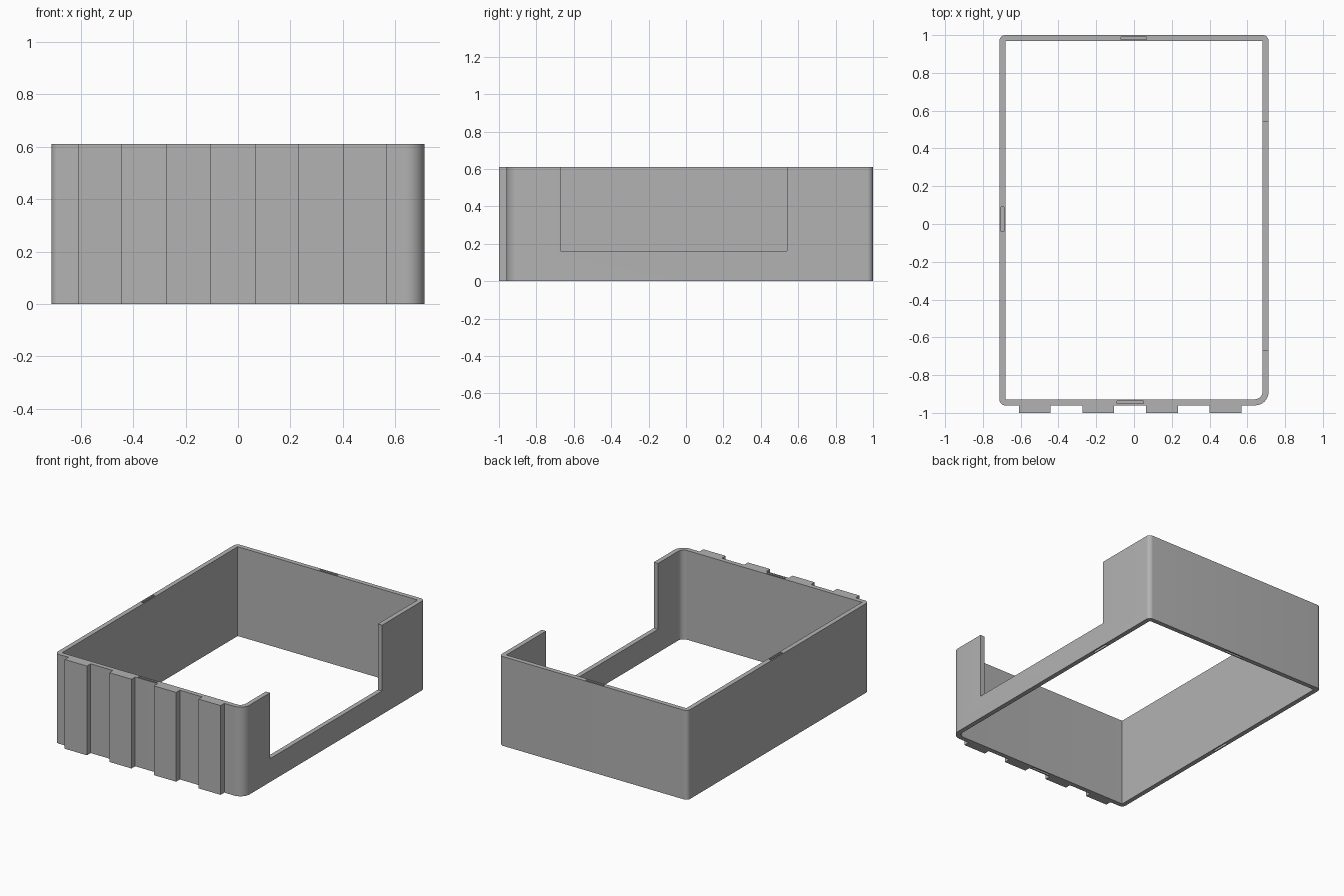
import bpy, bmesh, math

if "Cube" in bpy.data.objects:
    bpy.data.objects.remove(bpy.data.objects["Cube"], do_unlink=True)

W, FRONT, BACK, H, T = 0.712, -0.96, 1.0, 0.61, 0.032

grey = bpy.data.materials.new("plain grey")
grey.use_nodes = True
grey.diffuse_color = (0.45, 0.45, 0.45, 1)
grey.node_tree.nodes["Principled BSDF"].inputs["Base Color"].default_value = (0.45, 0.45, 0.45, 1)


def outline(x0, x1, y0, y1, radii=(0, 0, 0, 0), steps=10):
    """Rectangle with a radius per corner, anticlockwise from front right (+x, -y)."""
    corners = [(x1, y0, -1, 1), (x1, y1, -1, -1), (x0, y1, 1, -1), (x0, y0, 1, 1)]
    points = []
    for i, ((x, y, sx, sy), r) in enumerate(zip(corners, radii)):
        if r == 0:
            points.append((x, y))
            continue
        for k in range(steps + 1):
            a = math.pi / 2 * (i - 1 + k / steps)
            points.append((x + sx * r + r * math.cos(a), y + sy * r + r * math.sin(a)))
    return points


def prism(name, points, z0, z1):
    bm = bmesh.new()
    base = bm.faces.new([bm.verts.new((x, y, z0)) for x, y in points])
    top = bmesh.ops.extrude_face_region(bm, geom=[base])["geom"]
    bmesh.ops.translate(bm, vec=(0, 0, z1 - z0),
                        verts=[v for v in top if isinstance(v, bmesh.types.BMVert)])
    bmesh.ops.recalc_face_normals(bm, faces=bm.faces)
    mesh = bpy.data.meshes.new(name)
    bm.to_mesh(mesh)
    bm.free()
    mesh.materials.append(grey)
    ob = bpy.data.objects.new(name, mesh)
    bpy.context.collection.objects.link(ob)
    return ob


def cut(target, points, z0, z1):
    cutter = prism("cutter", points, z0, z1)
    cutter.hide_render = True
    mod = target.modifiers.new("cut", "BOOLEAN")
    mod.operation, mod.solver, mod.object = "DIFFERENCE", "EXACT", cutter
    bpy.context.view_layer.objects.active = target
    bpy.ops.object.modifier_apply(modifier=mod.name)
    bpy.data.objects.remove(cutter, do_unlink=True)


# Open frame with one larger rounded corner
frame = prism("frame_wall", outline(-W, W, FRONT, BACK, (0.07, 0.03, 0.03, 0.03)), 0, H)
cut(frame, outline(-W + T, W - T, FRONT + T, BACK - T, (0.04, 0, 0, 0)), -0.1, H + 0.1)

# Wide opening in the side wall
cut(frame, outline(W - 0.1, W + 0.1, -0.67, 0.54), 0.16, H + 0.1)

# Narrow joining slots in the upper and lower rims
D = 0.04
slots = [(-0.07, 0.065, BACK - 0.024, BACK - 0.009),
         (-0.09, 0.05, FRONT + 0.009, FRONT + 0.024),
         (-W + 0.009, -W + 0.024, -0.04, 0.09)]
for s in slots:
    cut(frame, outline(*s), H - D, H + 0.1)
    cut(frame, outline(*s), -0.1, D)
cut(frame, outline(W - 0.024, W - 0.009, 0.43, 0.56), -0.1, D)

# Vertical ribs across the front
for i in range(4):
    x = -0.61 + i * 0.337
    prism(f"front_rib_{i + 1}", outline(x, x + 0.168, -1.0, FRONT), 0, H)

bpy.ops.object.select_all(action="DESELECT")
frame.select_set(True)
bpy.context.view_layer.objects.active = frame
bpy.ops.object.shade_smooth_by_angle(angle=math.radians(30))
